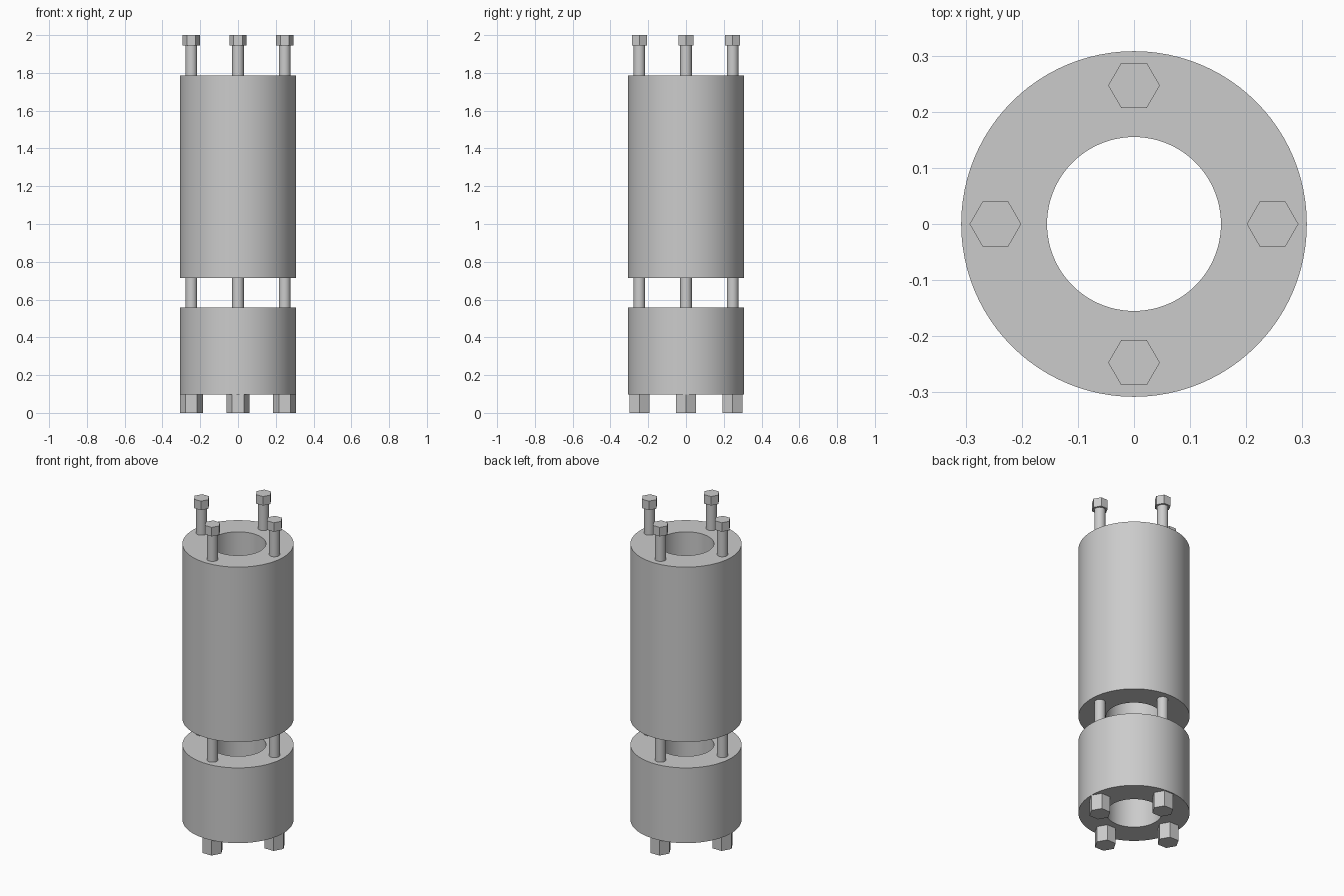
import bpy
import bmesh
from math import radians, tau, cos, sin
from mathutils import Matrix, Vector

cube = bpy.data.objects.get("Cube")
if cube:
    bpy.data.objects.remove(cube, do_unlink=True)

# Single plain metal colour
metal = bpy.data.materials.new("grey_metal")
metal.use_nodes = True
grey = (0.6, 0.6, 0.6, 1)
metal.diffuse_color = grey
metal.node_tree.nodes["Principled BSDF"].inputs["Base Color"].default_value = grey

OUTER, BORE, BOLT_CIRCLE = 0.308, 0.155, 0.247


def finish(name, bm, smooth):
    bmesh.ops.recalc_face_normals(bm, faces=bm.faces)
    mesh = bpy.data.meshes.new(name)
    bm.to_mesh(mesh)
    bm.free()
    mesh.materials.append(metal)
    obj = bpy.data.objects.new(name, mesh)
    bpy.context.collection.objects.link(obj)
    if smooth:
        bpy.ops.object.select_all(action="DESELECT")
        obj.select_set(True)
        bpy.context.view_layer.objects.active = obj
        bpy.ops.object.shade_smooth_by_angle(angle=radians(30))
    return obj


def sleeve(name, bottom, top):
    """Hollow cylinder: a rectangular section turned about z."""
    bm = bmesh.new()
    section = [(BORE, bottom), (OUTER, bottom), (OUTER, top), (BORE, top)]
    verts = [bm.verts.new((r, 0, z)) for r, z in section]
    edges = [bm.edges.new((verts[i - 1], verts[i])) for i in range(4)]
    bmesh.ops.spin(bm, geom=verts + edges, cent=(0, 0, 0), axis=(0, 0, 1),
                   angle=tau, steps=96, use_merge=True)
    bmesh.ops.remove_doubles(bm, verts=bm.verts, dist=0.0001)
    return finish(name, bm, True)


def prism(name, place, sides, radius, bottom, top):
    """Upright prism with a corner pointing along x."""
    bm = bmesh.new()
    ring = [bm.verts.new((radius * cos(tau * i / sides),
                          radius * sin(tau * i / sides), bottom))
            for i in range(sides)]
    base = bm.faces.new(ring)
    lid = bmesh.ops.extrude_face_region(bm, geom=[base], use_keep_orig=True)
    moved = [v for v in lid["geom"] if isinstance(v, bmesh.types.BMVert)]
    bmesh.ops.translate(bm, verts=moved, vec=(0, 0, top - bottom))
    bmesh.ops.transform(bm, matrix=Matrix.Translation(place), verts=bm.verts)
    return finish(name, bm, sides > 6)


# Two sleeves separated by a gap
sleeve("lower_sleeve", 0.097, 0.557)
sleeve("upper_sleeve", 0.715, 1.785)

# Four long bolts with hexagonal heads on top and larger nuts below
for i, side in enumerate(("left", "back", "right", "front")):
    place = Vector((BOLT_CIRCLE, 0, 0))
    place.rotate(Matrix.Rotation(i * tau / 4, 3, "Z"))
    prism(side + "_bolt_shaft", place, 32, 0.031, 0.05, 1.96)
    prism(side + "_bolt_head", place, 6, 0.046, 1.945, 2.0)
    prism(side + "_nut", place, 6, 0.061, 0.0, 0.097)
